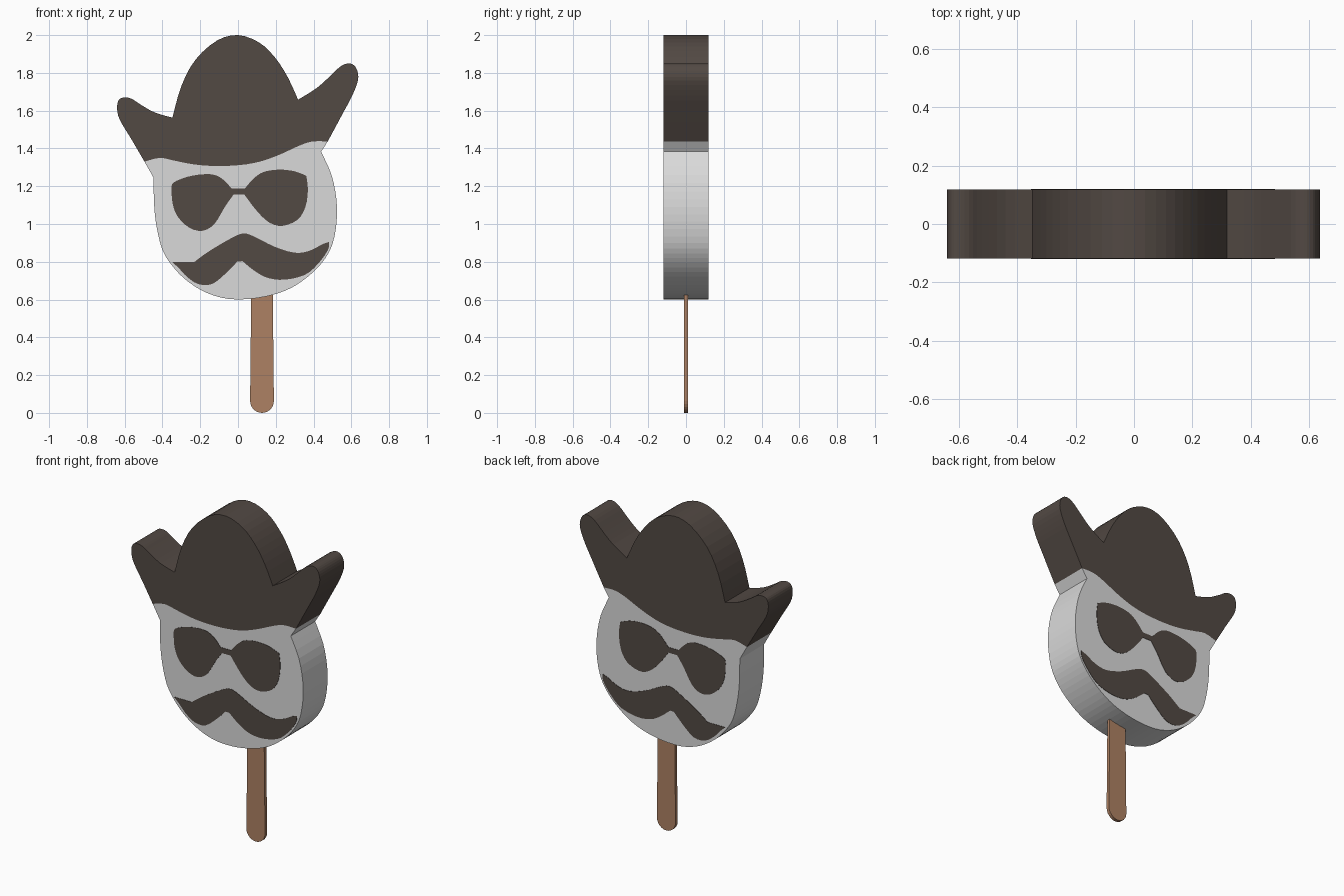
import bpy, bmesh, math

STEPS = 3       # spline subdivisions between profile points
HALF = 0.118    # half thickness of the body


def material(name, rgb):
    m = bpy.data.materials.new(name)
    m.diffuse_color = (*rgb, 1.0)
    return m


DARK = material("dark chocolate", (0.085, 0.067, 0.057))
PALE = material("pale grey", (0.70, 0.70, 0.70))
WOOD = material("wood", (0.42, 0.22, 0.125))


def spline(p):
    """Catmull-Rom through the points, without the last one."""
    out = []
    for i in range(len(p) - 1):
        a, b, c, d = p[max(i - 1, 0)], p[i], p[i + 1], p[min(i + 2, len(p) - 1)]
        for s in range(STEPS):
            t = s / STEPS
            out.append(tuple(
                0.5 * (2 * b[k] + (c[k] - a[k]) * t
                       + (2 * a[k] - 5 * b[k] + 4 * c[k] - d[k]) * t * t
                       + (3 * b[k] - a[k] - 3 * c[k] + d[k]) * t ** 3)
                for k in (0, 1)))
    return out


def outline(*pieces):
    return [q for piece in pieces for q in spline(piece)]


def prism(name, pts, y0, y1, mat, open_edges=0):
    """Extrude a counter-clockwise xz profile; the first open_edges get no wall."""
    bm = bmesh.new()
    f = [bm.verts.new((x, y0, z)) for x, z in pts]
    b = [bm.verts.new((x, y1, z)) for x, z in pts]
    bm.faces.new(f)
    bm.faces.new(b[::-1])
    n = len(pts)
    for i in range(open_edges, n):
        j = (i + 1) % n
        bm.faces.new((f[i], b[i], b[j], f[j]))
    me = bpy.data.meshes.new(name)
    bm.to_mesh(me)
    bm.free()
    me.materials.append(mat)
    ob = bpy.data.objects.new(name, me)
    bpy.context.collection.objects.link(ob)
    return ob


# Line where hat meets face, left to right
seam = [(-0.495, 1.33), (-0.415, 1.35), (-0.335, 1.335), (-0.23, 1.315),
        (-0.115, 1.307), (0.01, 1.312), (0.115, 1.33), (0.22, 1.367),
        (0.325, 1.415), (0.395, 1.437), (0.475, 1.437)]
seam_edges = STEPS * (len(seam) - 1)

# Hat: right brim, crown, left brim
right_brim = [(0.475, 1.437), (0.56, 1.595), (0.605, 1.68), (0.635, 1.76),
              (0.632, 1.81), (0.612, 1.842), (0.58, 1.85), (0.537, 1.83),
              (0.474, 1.77), (0.41, 1.715), (0.318, 1.658)]
crown = [(0.318, 1.658), (0.262, 1.78), (0.193, 1.885), (0.11, 1.962),
         (0.0, 2.0), (-0.11, 1.972), (-0.225, 1.87), (-0.3, 1.73),
         (-0.347, 1.563)]
left_brim = [(-0.347, 1.563), (-0.44, 1.59), (-0.52, 1.635), (-0.565, 1.664),
             (-0.605, 1.67), (-0.632, 1.655), (-0.64, 1.61), (-0.625, 1.55),
             (-0.565, 1.45), (-0.495, 1.33)]
prism("hat", outline(seam, right_brim, crown, left_brim),
      -HALF, HALF, DARK, seam_edges)

# Face: underside of the brim, cheeks and chin
chin = [(-0.447, 1.245), (-0.444, 1.1), (-0.43, 0.98), (-0.4, 0.863),
        (-0.352, 0.784), (-0.283, 0.71), (-0.188, 0.646), (-0.087, 0.61),
        (0.008, 0.601), (0.114, 0.61), (0.22, 0.636), (0.31, 0.678),
        (0.4, 0.747), (0.463, 0.82), (0.502, 0.9), (0.522, 1.012),
        (0.521, 1.13), (0.495, 1.26), (0.44, 1.383)]
prism("face", outline(seam[::-1], [seam[0], chin[0]], chin, [chin[-1], seam[-1]]),
      -HALF, HALF, PALE, seam_edges)

# Sunglasses: lower edge left to right, then upper edge back
glasses = outline(
    [(-0.352, 1.19), (-0.347, 1.113), (-0.32, 1.04), (-0.257, 0.98),
     (-0.188, 0.964), (-0.125, 1.0), (-0.07, 1.09), (-0.024, 1.155)],
    [(-0.024, 1.155), (0.034, 1.155)],
    [(0.034, 1.155), (0.103, 1.065), (0.167, 1.007), (0.235, 0.99),
     (0.315, 1.022), (0.357, 1.09), (0.37, 1.18), (0.362, 1.255)],
    [(0.362, 1.255), (0.3, 1.279), (0.22, 1.288), (0.14, 1.277),
     (0.087, 1.245), (0.036, 1.188)],
    [(0.036, 1.188), (-0.034, 1.188)],
    [(-0.034, 1.188), (-0.077, 1.234), (-0.125, 1.26), (-0.188, 1.263),
     (-0.267, 1.25), (-0.341, 1.22), (-0.352, 1.19)])

# Moustache: lower edge left to right, then upper edge back
moustache = outline(
    [(-0.35, 0.80), (-0.312, 0.765), (-0.27, 0.72), (-0.21, 0.682),
     (-0.135, 0.683), (-0.056, 0.747), (-0.003, 0.802)],
    [(-0.003, 0.802), (0.024, 0.803)],
    [(0.024, 0.803), (0.087, 0.752), (0.156, 0.715), (0.246, 0.705),
     (0.352, 0.73), (0.42, 0.785), (0.475, 0.86), (0.482, 0.905)],
    [(0.482, 0.905), (0.447, 0.893), (0.378, 0.858), (0.3, 0.848),
     (0.193, 0.88), (0.087, 0.933), (0.03, 0.95), (-0.03, 0.928),
     (-0.15, 0.858), (-0.23, 0.80)],
    [(-0.23, 0.80), (-0.35, 0.80)])

# Thin plates on front and back
for side, y in (("front", -HALF - 0.002), ("back", HALF)):
    prism(side + "_sunglasses", glasses, y, y + 0.002, DARK)
    prism(side + "_moustache", moustache, y, y + 0.002, DARK)

# Stick with a rounded lower end
r = 0.063
stick = [(0.184, 0.64), (0.07, 0.64)] + [
    (0.127 - r * math.cos(a), r - r * math.sin(a))
    for a in (math.pi * i / 12 for i in range(13))]
prism("stick", stick, -0.01, 0.01, WOOD)
